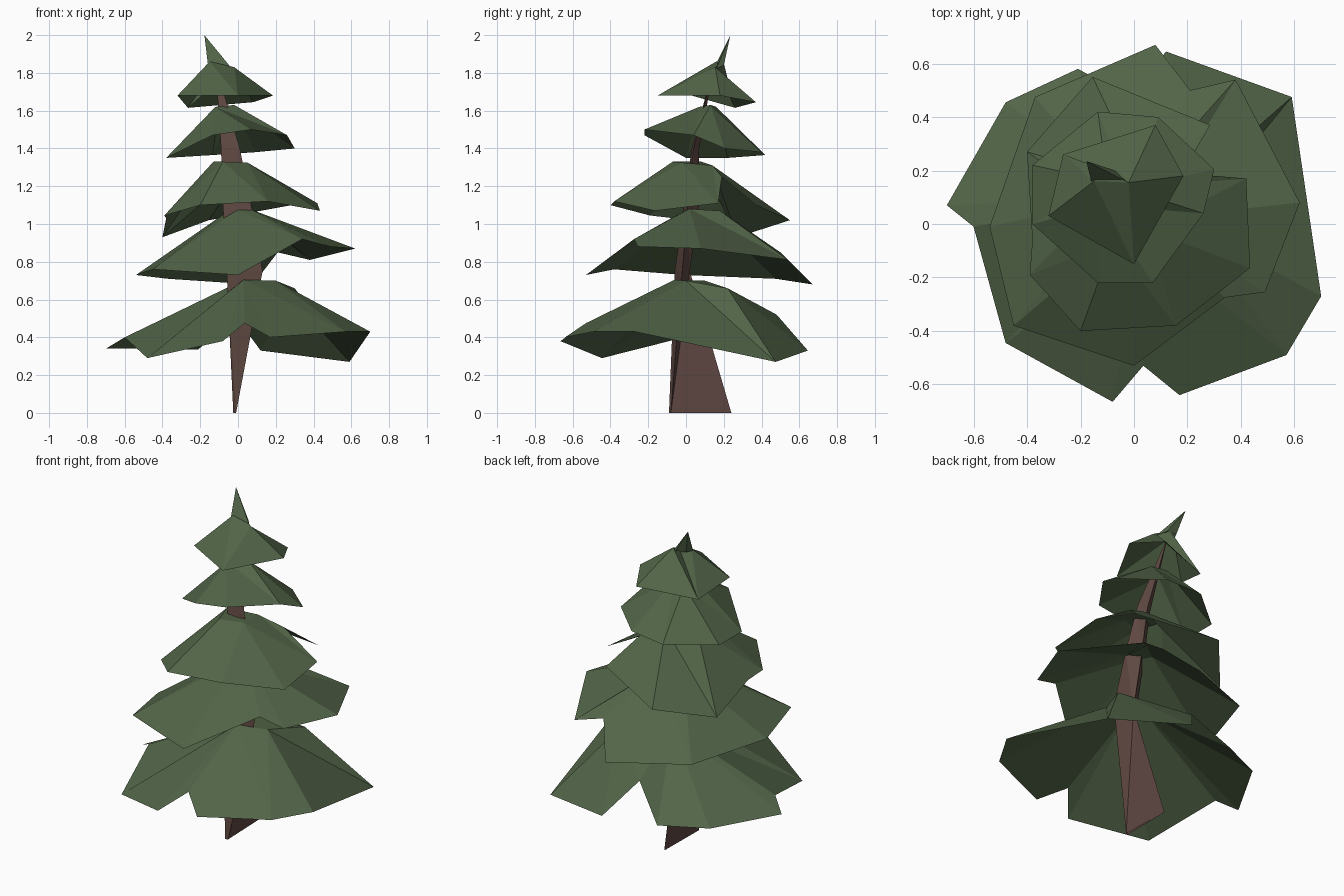
import bpy
import bmesh
from mathutils import Vector

cube = bpy.data.objects.get("Cube")
if cube:
    bpy.data.objects.remove(cube, do_unlink=True)


def make_material(name, colour):
    material = bpy.data.materials.new(name)
    material.use_nodes = True
    material.diffuse_color = (*colour, 1)
    shader = material.node_tree.nodes["Principled BSDF"]
    shader.inputs["Base Color"].default_value = (*colour, 1)
    shader.inputs["Roughness"].default_value = 0.9
    return material


needle_green = make_material("needle green", (0.085, 0.13, 0.065))
bark_brown = make_material("bark brown", (0.115, 0.065, 0.055))


def finish(name, bm, material):
    """Turn a bmesh into a flat shaded object with one colour."""
    mesh = bpy.data.meshes.new(name)
    bm.to_mesh(mesh)
    bm.free()
    mesh.materials.append(material)
    obj = bpy.data.objects.new(name, mesh)
    bpy.context.collection.objects.link(obj)
    return obj


def canopy(name, crown, rim):
    """Open skirt of branches: facets fall from a small crown to a ragged rim.
    Both outlines run counter-clockwise seen from above."""
    bm = bmesh.new()
    top = [bm.verts.new(p) for p in crown]
    low = [bm.verts.new(p) for p in rim]
    count = len(top)

    def nearest(vert):
        return min(range(count), key=lambda k: (top[k].co.xy - vert.co.xy).length)

    for i, a in enumerate(low):
        b = low[(i + 1) % len(low)]
        here, there = nearest(a), nearest(b)
        bm.faces.new((a, b, top[here]))
        while here != there:
            following = (here + 1) % count
            bm.faces.new((b, top[following], top[here]))
            here = following
    if count > 2:
        bm.faces.new(top)
    return finish(name, bm, needle_green)


def loft(name, rings, tip, material):
    """Tapered shaft through equal-sided rings, closed by a point."""
    bm = bmesh.new()
    loops = [[bm.verts.new(p) for p in ring] for ring in rings]
    end = bm.verts.new(tip)
    sides = len(loops[0])
    for k in range(sides):
        n = (k + 1) % sides
        for lower, upper in zip(loops, loops[1:]):
            bm.faces.new((lower[k], lower[n], upper[n], upper[k]))
        bm.faces.new((loops[-1][k], loops[-1][n], end))
    bmesh.ops.triangulate(bm, faces=bm.faces[:])
    bmesh.ops.recalc_face_normals(bm, faces=bm.faces[:])
    return finish(name, bm, material)


def ring(height, *points):
    return [Vector((x, y, height)) for x, y in points]


# Trunk: a thin blade at the ground that twists into a leaning shaft
loft("trunk", [
    ring(0, (-.025, -.09), (-.01, -.08), (-.02, .24)),
    ring(.75, (-.06, -.06), (.13, -.02), (.02, .02)),
    ring(1.1, (-.08, -.01), (.07, .01), (0, .07)),
    ring(1.4, (-.09, .03), (.01, .04), (-.04, .07)),
], (-.12, .15, 1.85), bark_brown)

# Bottom branches, with deep notches front and back
canopy("bottom_branches",
       [(.03, -.06, .705), (.2, 0, .7), (.3, .22, .66), (.02, .1, .7)],
       [(-.48, -.445, .29), (-.08, -.665, .38), (.035, -.53, .475),
        (.17, -.64, .4), (.57, -.49, .43), (.7, -.27, .43),
        (.59, .475, .27), (.12, .645, .33), (-.02, .48, .52),
        (-.21, .58, .335), (-.48, .455, .34), (-.7, .07, .34),
        (-.6, -.01, .4)])

# Second layer
canopy("lower_branches",
       [(0, 0, 1.075), (.06, .02, 1.08), (.06, .18, 1.07), (-.05, .1, 1.07)],
       [(-.45, -.38, .76), (0, -.53, .73), (.34, -.275, .92),
        (.49, -.255, .88), (.62, .08, .87), (.38, .54, .81),
        (.21, .5, .85), (.08, .67, .68), (-.37, .475, .71),
        (-.54, -.01, .73)])

# Third layer, split on its left side
canopy("middle_branches",
       [(-.08, -.07, 1.33), (.05, -.02, 1.325), (.04, .14, 1.31),
        (-.13, .08, 1.33)],
       [(-.39, -.19, 1.045), (-.2, -.4, 1.1), (.157, -.38, 1.12),
        (.434, -.165, 1.07), (.42, .17, 1.11), (.18, .19, 1.25),
        (.285, .37, 1.1), (-.155, .55, 1.02), (-.4, .27, .93),
        (-.38, -.06, 1.03)])

# Fourth layer
canopy("upper_branches",
       [(-.12, .07, 1.62), (-.02, .13, 1.63), (-.1, .16, 1.62)],
       [(-.38, 0, 1.35), (-.135, -.22, 1.47), (.07, -.22, 1.5),
        (.26, .04, 1.47), (.3, .205, 1.4), (.09, .4, 1.38),
        (-.135, .42, 1.365), (-.38, .22, 1.35)])

# Top layer
canopy("top_branches",
       [(-.15, .16, 1.86), (-.02, .155, 1.83), (-.1, .2, 1.85)],
       [(-.32, .03, 1.68), (0, -.15, 1.68), (.185, .18, 1.68),
        (.08, .37, 1.645), (-.265, .26, 1.615)])

# Leaning tip
canopy("tip", [(-.178, .235, 2)],
       [(-.16, .16, 1.85), (-.03, .16, 1.82), (-.07, .2, 1.84),
        (-.14, .2, 1.85)])
